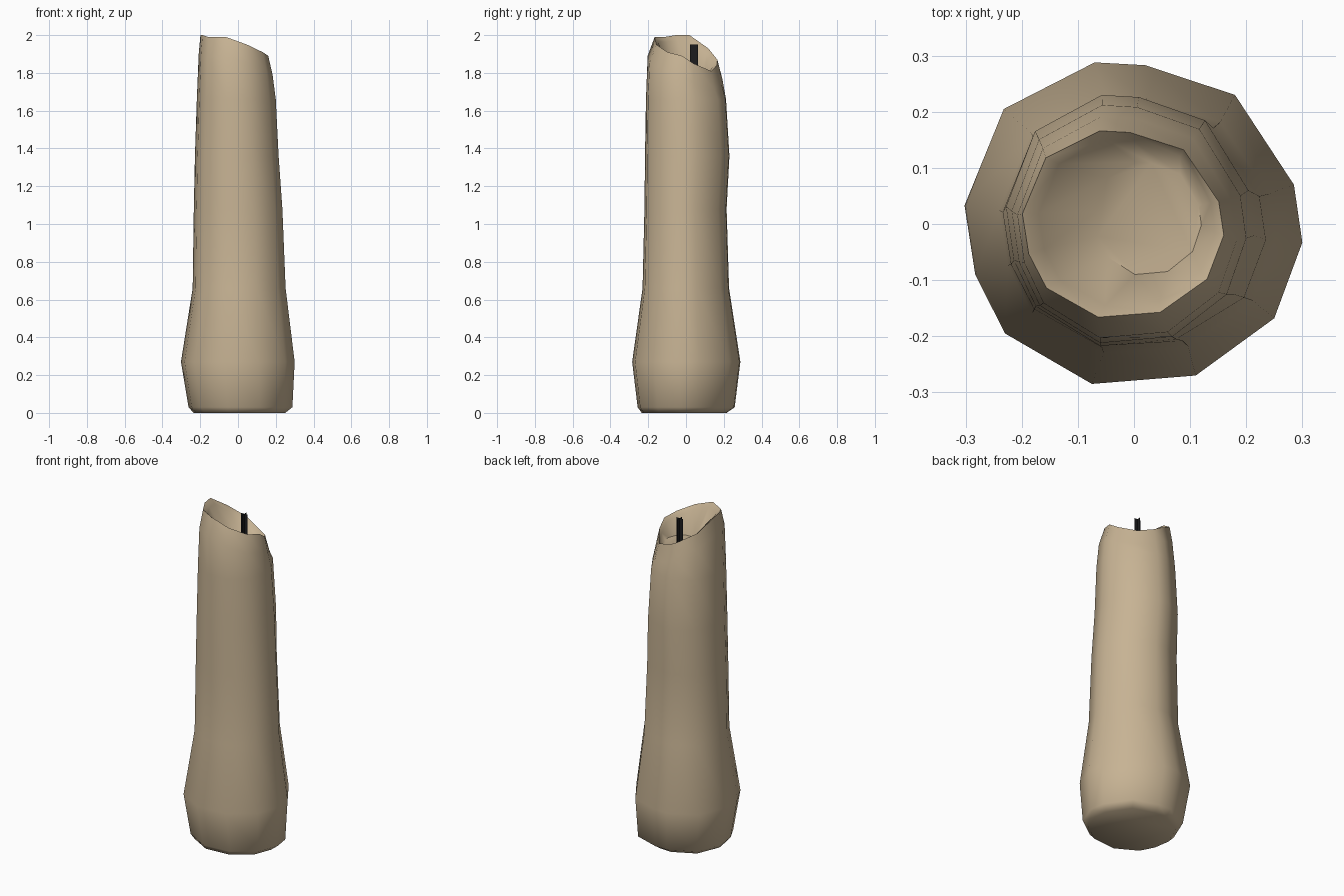
import bpy, bmesh

if "Cube" in bpy.data.objects:
    bpy.data.objects.remove(bpy.data.objects["Cube"])

def material(name, rgb):
    m = bpy.data.materials.new(name)
    m.diffuse_color = (*rgb, 1)
    m.use_nodes = True
    m.node_tree.nodes["Principled BSDF"].inputs["Base Color"].default_value = m.diffuse_color
    return m

def make_object(name, bm, mat):
    me = bpy.data.meshes.new(name)
    bm.to_mesh(me)
    bm.free()
    me.materials.append(mat)
    ob = bpy.data.objects.new(name, me)
    bpy.context.collection.objects.link(ob)
    return ob

wax = material("beige wax", (0.57, 0.45, 0.295))
char = material("charred black", (0.012, 0.012, 0.013))

# Irregular twelve-sided outline, stretched to fit each ring's bounds
OUTLINE = [(-.07, .288), (.02, .283), (.18, .23), (.285, .07), (.30, -.033), (.25, -.168),
           (.11, -.27), (-.075, -.285), (-.23, -.195), (-.283, -.09), (-.302, .033), (-.232, .205)]
# Melted rim: high at the front left, low at the back right
RIM = [1.87, 1.84, 1.81, 1.85, 1.89, 1.91, 1.95, 1.99, 1.99, 2.0, 2.0, 1.93]
N = len(OUTLINE)

def ring(bm, x0, x1, y0, y1, heights):
    verts = []
    for (x, y), z in zip(OUTLINE, heights):
        u, v = (x + .302) / .602, (y + .285) / .573
        verts.append(bm.verts.new((x0 + (x1 - x0) * u, y0 + (y1 - y0) * v, z)))
    return verts

# Candle body: outside from base to rim, then down into the hollow
bm = bmesh.new()
rings = [
    ring(bm, -.235, .25, -.235, .215, [0.0] * N),
    ring(bm, -.262, .288, -.256, .258, [0.03] * N),
    ring(bm, -.302, .30, -.285, .288, [0.27] * N),
    ring(bm, -.24, .252, -.23, .228, [0.66] * N),
    ring(bm, -.234, .235, -.22, .215, [1.08] * N),
    ring(bm, -.228, .215, -.217, .23, [1.36] * N),
    ring(bm, -.218, .2, -.212, .212, [1.66] * N),
    ring(bm, -.208, .183, -.203, .192, [z - .1 for z in RIM]),
    ring(bm, -.199, .16, -.166, .166, RIM),
    ring(bm, -.17, .145, -.145, .15, [z - .025 for z in RIM]),
    ring(bm, -.07, .12, -.09, .11, [1.785] * N),
]
for a, b in zip(rings, rings[1:]):
    for i in range(N):
        j = (i + 1) % N
        bm.faces.new((a[i], a[j], b[j], b[i]))
bm.faces.new(rings[0])
bm.faces.new(rings[-1])
bmesh.ops.recalc_face_normals(bm, faces=bm.faces)
body = make_object("candle_body", bm, wax)
bpy.context.view_layer.objects.active = body
body.select_set(True)
bpy.ops.object.shade_smooth_by_angle(angle=1.1)

# Wick: two crossed strips
bm = bmesh.new()
cx, cy, h = .012, .043, .021
for dx, dy in ((h, 0), (0, h)):
    bm.faces.new([bm.verts.new((cx + s * dx, cy + s * dy, z))
                  for s, z in ((-1, 1.78), (1, 1.78), (1, 1.95), (-1, 1.95))])
make_object("wick", bm, char)
